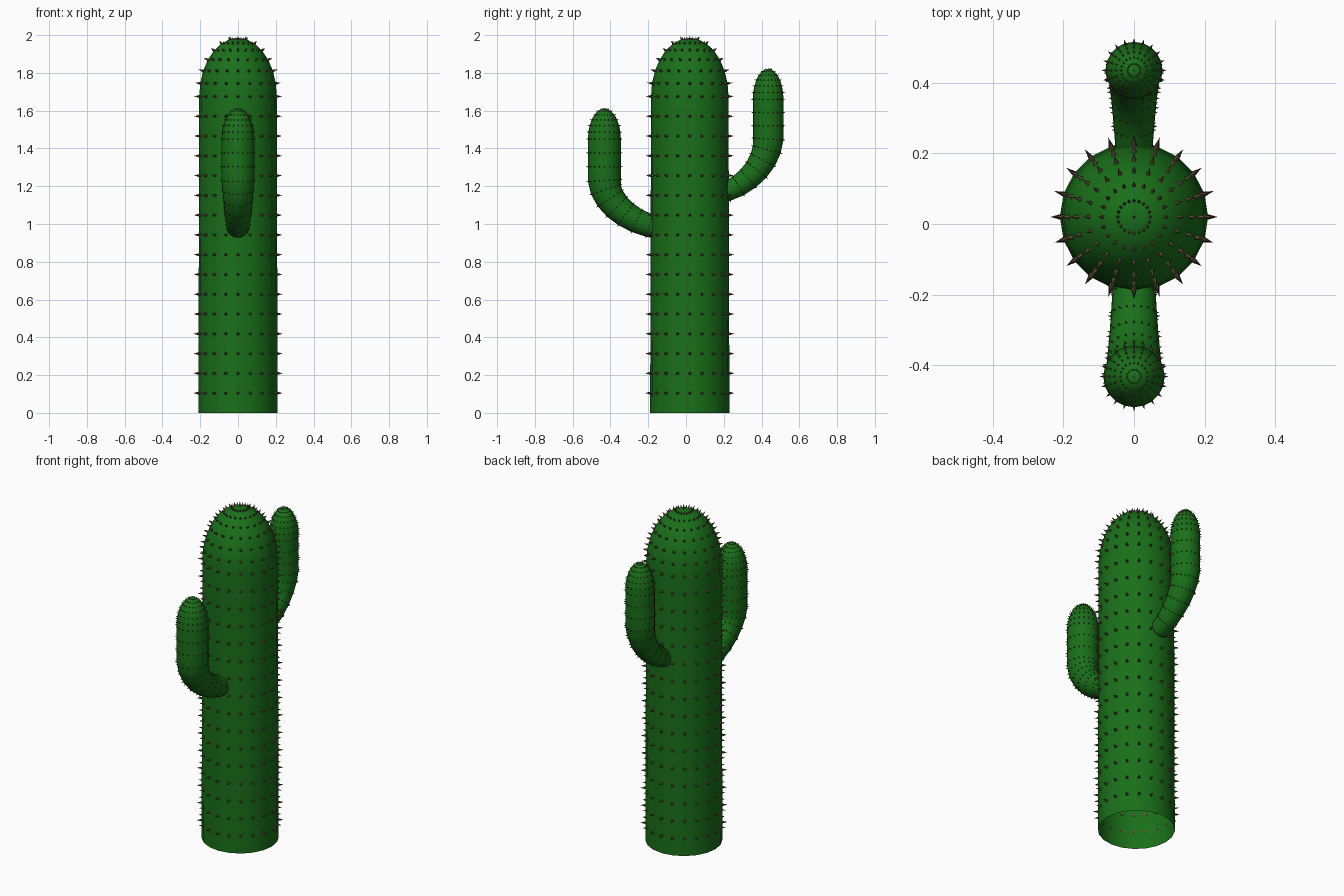
import bpy, bmesh, math
from mathutils import Vector, geometry

if "Cube" in bpy.data.objects:
    bpy.data.objects.remove(bpy.data.objects["Cube"])

SIDES = 20


def material(name, color):
    m = bpy.data.materials.new(name)
    m.diffuse_color = color
    m.use_nodes = True
    m.node_tree.nodes["Principled BSDF"].inputs["Base Color"].default_value = m.diffuse_color
    return m


GREEN = material("cactus_green", (0.01, 0.16, 0.01, 1))
BROWN = material("spine_brown", (0.12, 0.08, 0.05, 1))


def make_object(name, bm, mat, smooth):
    bmesh.ops.recalc_face_normals(bm, faces=bm.faces)
    mesh = bpy.data.meshes.new(name)
    bm.to_mesh(mesh)
    bm.free()
    mesh.materials.append(mat)
    for p in mesh.polygons:
        p.use_smooth = smooth
    obj = bpy.data.objects.new(name, mesh)
    bpy.context.collection.objects.link(obj)


def with_dome(path, height, steps=7):
    """Extend a vertical path of (y, z, radius) with an elliptical dome."""
    y, z, r = path[-1]
    angles = [math.pi / 2 * k / steps for k in range(1, steps)]
    return path + [(y, z + height * math.sin(a), r * math.cos(a)) for a in angles], Vector((0, y, z + height))


def add_spine(bm, pos, normal, length, radius):
    side = normal.orthogonal().normalized()
    other = normal.cross(side)
    base = [bm.verts.new(pos - normal * length * 0.15 + radius *
            (side * math.cos(a) + other * math.sin(a)))
            for a in (math.tau * i / 6 for i in range(6))]
    tip = bm.verts.new(pos + normal * length)
    bm.faces.new(base)
    for i in range(6):
        bm.faces.new((base[i], base[(i + 1) % 6], tip))


def cactus_limb(name, path, dome_height, spine_length, spine_radius):
    """Open-bottomed tube along the path, with a spine at every vertex."""
    path, apex = with_dome(path, dome_height)
    bm, spines = bmesh.new(), bmesh.new()
    rings = []
    for i, (y, z, r) in enumerate(path):
        a, b = path[max(i - 1, 0)], path[min(i + 1, len(path) - 1)]
        tangent = Vector((0, b[0] - a[0], b[1] - a[1])).normalized()
        across = Vector((1, 0, 0))
        up = tangent.cross(across)
        ring = []
        for k in range(SIDES):
            t = math.tau * k / SIDES
            ring.append(bm.verts.new(Vector((0, y, z)) + r * (across * math.cos(t) + up * math.sin(t))))
        rings.append(ring)
    for lo, hi in zip(rings, rings[1:]):
        for k in range(SIDES):
            j = (k + 1) % SIDES
            bm.faces.new((lo[k], lo[j], hi[j], hi[k]))
    top = bm.verts.new(apex)
    for k in range(SIDES):
        bm.faces.new((rings[-1][k], rings[-1][(k + 1) % SIDES], top))
    bmesh.ops.recalc_face_normals(bm, faces=bm.faces)
    bm.normal_update()
    # spines shrink toward the crown
    full = path[len(path) - 7][2]
    for ring, (y, z, r) in zip(rings[1:], path[1:]):
        s = 0.45 + 0.55 * min(1, r / full)
        for v in ring:
            add_spine(spines, v.co, v.normal.copy(), spine_length * s, spine_radius * s)
    add_spine(spines, apex, Vector((0, 0, 1)), spine_length * 0.45, spine_radius * 0.45)
    make_object(name, bm, GREEN, True)
    make_object(name + "_spines", spines, BROWN, False)


def arm_path(points, r0, r1, straight_top, steps=7, rows=3):
    """Curved base growing in thickness, then a vertical upper part."""
    pts = geometry.interpolate_bezier(*[Vector((0, y, z)) for y, z in points], steps + 1)
    path = [(p.y, p.z, r0 + (r1 - r0) * i / steps) for i, p in enumerate(pts)]
    y, z, r = path[-1]
    return path + [(y, z + (straight_top - z) * k / rows, r1) for k in range(1, rows + 1)]


# trunk
trunk = [(0.02, 0.1047 * k, 0.21 - 0.0003 * k) for k in range(17)]
cactus_limb("trunk", trunk, 0.31, 0.027, 0.009)

# front arm (lower)
cactus_limb("front_arm", arm_path(
    [(-0.12, 0.975), (-0.30, 1.00), (-0.432, 1.12), (-0.432, 1.23)],
    0.057, 0.087, 1.45), 0.162, 0.011, 0.004)

# back arm (higher)
cactus_limb("back_arm", arm_path(
    [(0.15, 1.155), (0.31, 1.18), (0.435, 1.32), (0.435, 1.45)],
    0.048, 0.081, 1.66), 0.162, 0.011, 0.004)
